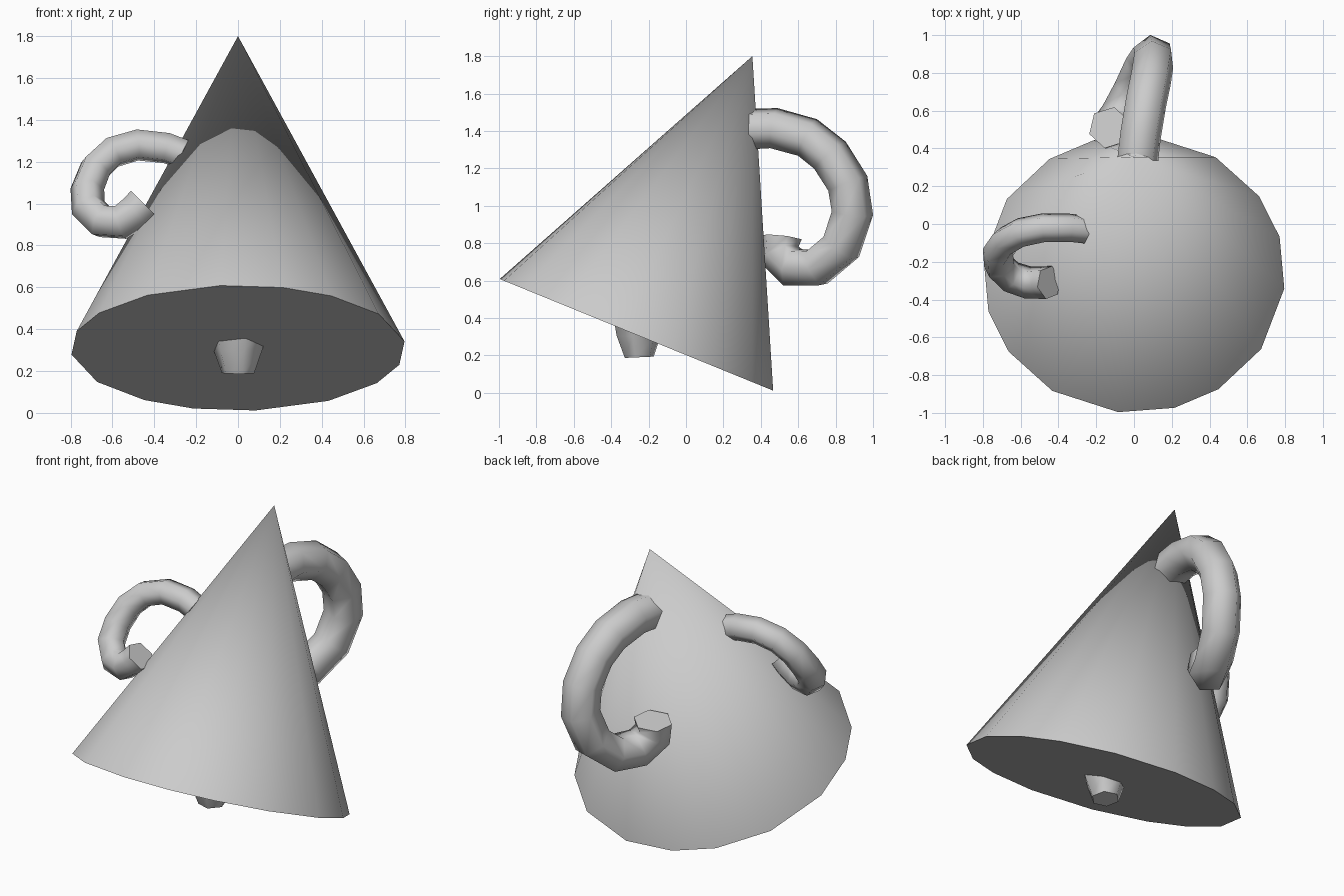
import bpy, bmesh, math
from mathutils import Vector, Quaternion

if "Cube" in bpy.data.objects:
    bpy.data.objects.remove(bpy.data.objects["Cube"])

grey = bpy.data.materials.new("plain_grey")
grey.diffuse_color = (0.6, 0.6, 0.6, 1)
grey.use_nodes = True
grey.node_tree.nodes["Principled BSDF"].inputs["Base Color"].default_value = grey.diffuse_color


def finish(name, bm, angle):
    bmesh.ops.recalc_face_normals(bm, faces=bm.faces[:])
    me = bpy.data.meshes.new(name)
    bm.to_mesh(me)
    bm.free()
    ob = bpy.data.objects.new(name, me)
    bpy.context.collection.objects.link(ob)
    me.materials.append(grey)
    bpy.ops.object.select_all(action='DESELECT')
    ob.select_set(True)
    bpy.context.view_layer.objects.active = ob
    bpy.ops.object.shade_smooth_by_angle(angle=math.radians(angle))
    return ob


def tube(name, path, radii, sides=6):
    """Sweep a polygon along a path with a parallel-transported frame."""
    pts = [Vector(p) for p in path]
    n = len(pts)
    tangents = [(pts[min(i + 1, n - 1)] - pts[max(i - 1, 0)]).normalized() for i in range(n)]
    side = tangents[0].orthogonal().normalized()
    bm = bmesh.new()
    rings = []
    for i, (p, t) in enumerate(zip(pts, tangents)):
        if i:
            side = tangents[i - 1].rotation_difference(t) @ side
        r = radii[0] + (radii[1] - radii[0]) * i / (n - 1)
        rings.append([bm.verts.new(p + r * (Quaternion(t, math.tau * k / sides) @ side))
                      for k in range(sides)])
    for a, b in zip(rings, rings[1:]):
        for k in range(sides):
            j = (k + 1) % sides
            bm.faces.new((a[k], a[j], b[j], b[k]))
    bm.faces.new(rings[0])
    bm.faces.new(rings[-1])
    return finish(name, bm, 65)


# Leaning cone body: 16 slightly uneven sides, four-fold symmetric
apex = Vector((0, 0.355, 1.8))
centre = Vector((0, -0.265, 0.31))
front = Vector((0, -0.735, 0.30))
right = Vector((0.8, 0, 0))
bm = bmesh.new()
ring = []
for quarter in range(4):
    for a in (-6, 15.5, 34, 57.3):
        t = math.radians(a + 90 * quarter)
        ring.append(bm.verts.new(centre + front * math.cos(t) + right * math.sin(t)))
tip = bm.verts.new(apex)
for i in range(16):
    bm.faces.new((ring[i], ring[(i + 1) % 16], tip))
bm.faces.new(ring)
finish("cone_body", bm, 30)

# Large curl on the back
tube("back_curl", [
    (0.02, 0.34, 1.41), (0.035, 0.47, 1.415), (0.065, 0.65, 1.365), (0.09, 0.77, 1.27),
    (0.105, 0.865, 1.12), (0.10, 0.89, 0.96), (0.06, 0.83, 0.78), (0.0, 0.70, 0.67),
    (-0.07, 0.57, 0.67), (-0.12, 0.50, 0.74), (-0.13, 0.51, 0.83)], (0.112, 0.112))

# Smaller curl on the left
tube("left_curl", [
    (-0.26, -0.03, 1.235), (-0.34, -0.02, 1.265), (-0.48, -0.02, 1.28), (-0.60, -0.045, 1.245),
    (-0.68, -0.09, 1.17), (-0.72, -0.15, 1.07), (-0.715, -0.22, 0.98), (-0.65, -0.28, 0.915),
    (-0.56, -0.31, 0.91), (-0.49, -0.31, 0.96), (-0.45, -0.31, 1.0)], (0.075, 0.09))

# Knob poking out under the base
tube("base_knob", [(0, -0.24, 0.42), (0, -0.255, 0.30), (0, -0.25, 0.19)], (0.16, 0.08))
